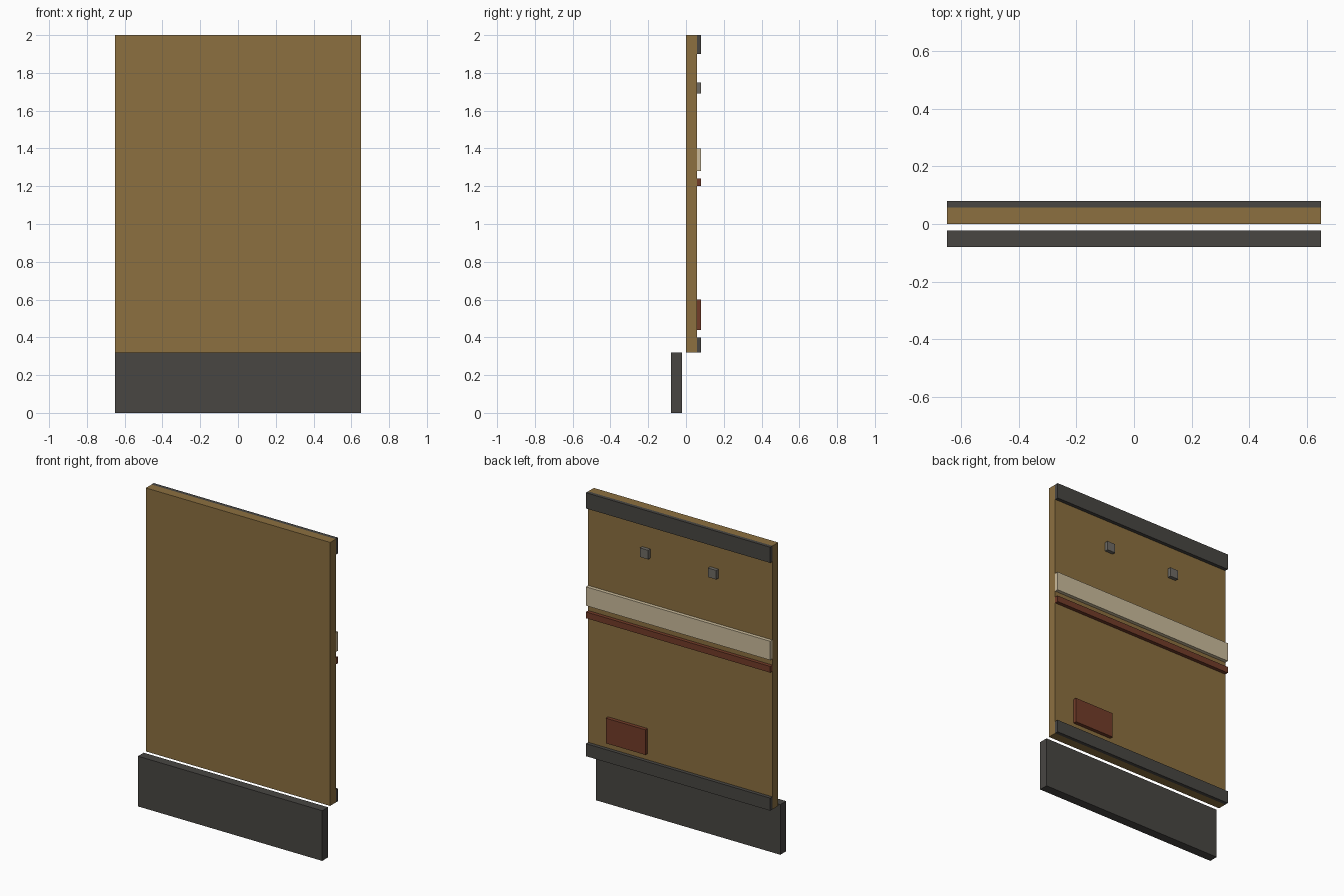
import bpy
import bmesh
from mathutils import Matrix, Vector

if "Cube" in bpy.data.objects:
    bpy.data.objects.remove(bpy.data.objects["Cube"])


def material(name, rgb):
    mat = bpy.data.materials.new(name)
    mat.diffuse_color = (*rgb, 1)
    mat.use_nodes = True
    mat.node_tree.nodes["Principled BSDF"].inputs["Base Color"].default_value = mat.diffuse_color
    return mat


def box(name, x, y, z, mat):
    """Box from (min, max) ranges on each axis."""
    lo, hi = Vector((x[0], y[0], z[0])), Vector((x[1], y[1], z[1]))
    bm = bmesh.new()
    bmesh.ops.create_cube(bm, size=1, matrix=Matrix.Diagonal((*(hi - lo), 1)))
    mesh = bpy.data.meshes.new(name)
    bm.to_mesh(mesh)
    bm.free()
    mesh.materials.append(mat)
    obj = bpy.data.objects.new(name, mesh)
    obj.location = (lo + hi) / 2
    bpy.context.collection.objects.link(obj)
    return obj


wood = material("wood", (0.263, 0.162, 0.051))
dark = material("dark_metal", (0.065, 0.061, 0.055))
grey = material("grey_metal", (0.16, 0.15, 0.13))
cream = material("cream", (0.6, 0.5, 0.33))
rust = material("rust_red", (0.17, 0.045, 0.022))

WIDTH = (-0.65, 0.65)
BACK = (0.057, 0.08)   # depth of everything mounted on the back

# Main board and the offset lower panel in front of it
box("board", WIDTH, (0, 0.057), (0.32, 2.0), wood)
box("lower_panel", WIDTH, (-0.08, -0.022), (0, 0.32), dark)

# Full-width strips across the back
for name, z, mat in (("top_rail", (1.90, 2.0), dark),
                     ("cream_band", (1.28, 1.40), cream),
                     ("red_strip", (1.20, 1.24), rust),
                     ("bottom_rail", (0.32, 0.40), dark)):
    box(name, WIDTH, BACK, z, mat)

# Small plate near the bottom corner
box("red_plate", (0.23, 0.51), BACK, (0.44, 0.60), rust)

# Pair of square studs
for side, x in (("left", -0.24), ("right", 0.24)):
    box(f"stud_{side}", (x - 0.029, x + 0.029), BACK, (1.692, 1.75), grey)
